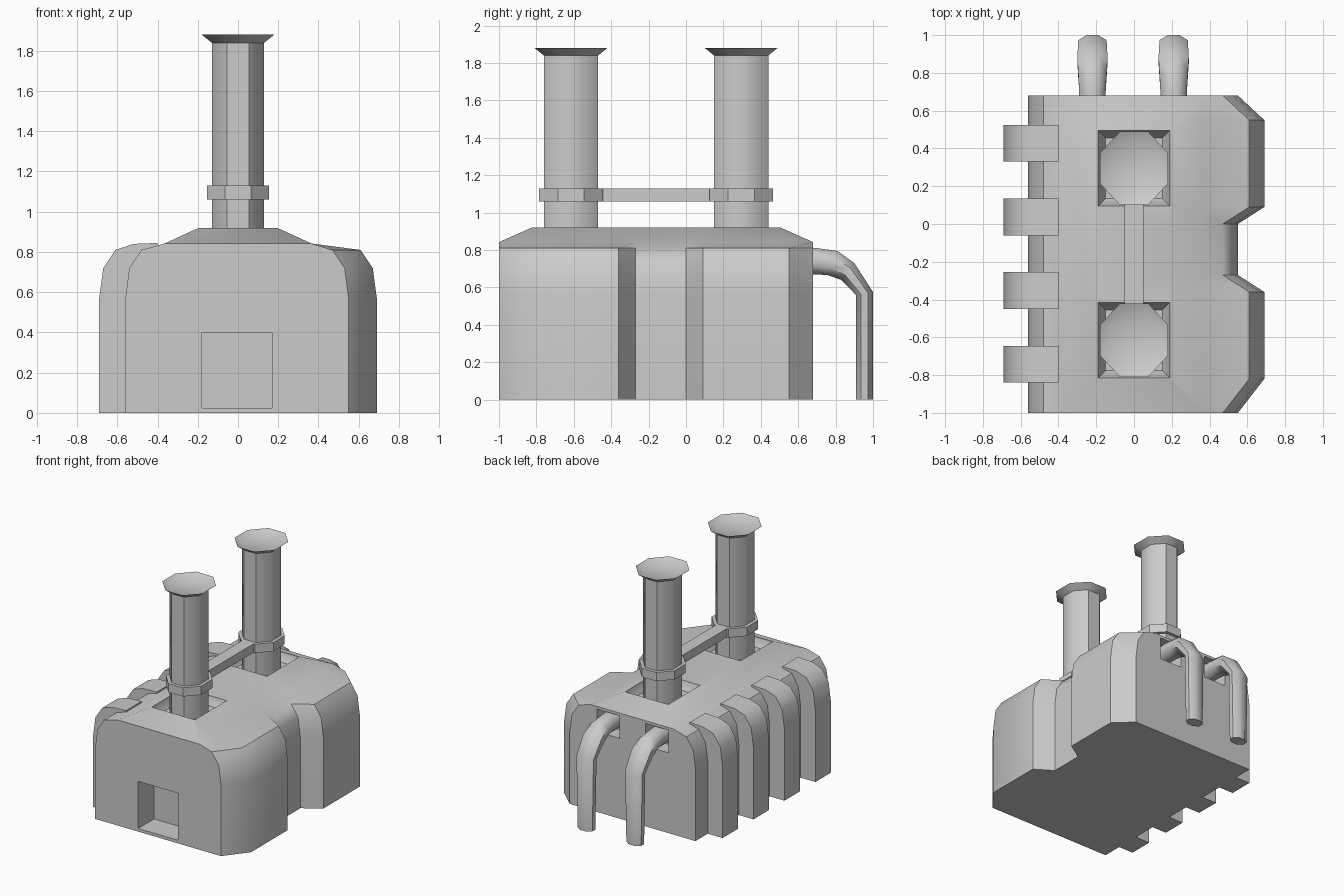
import bpy, bmesh, math

if "Cube" in bpy.data.objects:
    bpy.data.objects.remove(bpy.data.objects["Cube"])

STACK_Y = (-0.615, 0.295)
PIPE_X = (-0.22, 0.21)


def finish(name, bm, angle=40):
    bmesh.ops.remove_doubles(bm, verts=bm.verts, dist=1e-5)
    bmesh.ops.recalc_face_normals(bm, faces=bm.faces)
    me = bpy.data.meshes.new(name)
    bm.to_mesh(me)
    bm.free()
    ob = bpy.data.objects.new(name, me)
    bpy.context.collection.objects.link(ob)
    shade(ob, angle)
    return ob


def shade(ob, angle):
    bpy.ops.object.select_all(action='DESELECT')
    ob.select_set(True)
    bpy.context.view_layer.objects.active = ob
    bpy.ops.object.shade_smooth_by_angle(angle=math.radians(angle))


def loft(bm, rings):
    """Skin equal-sized rings of points and cap both ends."""
    vs = [[bm.verts.new(p) for p in r] for r in rings]
    n = len(vs[0])
    for a, b in zip(vs, vs[1:]):
        for i in range(n):
            bm.faces.new((a[i], a[(i + 1) % n], b[(i + 1) % n], b[i]))
    bm.faces.new(vs[0][::-1])
    bm.faces.new(vs[-1])


def rect(cx, cy, hx, hy, z):
    return [(cx + sx * hx, cy + sy * hy, z)
            for sx, sy in ((-1, -1), (1, -1), (1, 1), (-1, 1))]


def box(bm, x0, x1, y0, y1, z0, z1):
    c = ((x0 + x1) / 2, (y0 + y1) / 2, (x1 - x0) / 2, (y1 - y0) / 2)
    loft(bm, [rect(*c, z0), rect(*c, z1)])


def octagon(cy, hx, hy, z):
    k = 1 / math.cos(math.pi / 8)
    return [(hx * k * math.cos(a), cy + hy * k * math.sin(a), z)
            for a in (math.pi / 8 + i * math.pi / 4 for i in range(8))]


# Main body: plan outline stepped inward as it rises, then hipped roof
plan = [(-0.56, -1), (0.55, -1), (0.69, -0.82), (0.69, -0.36), (0.55, -0.27),
        (0.55, 0.0), (0.69, 0.09), (0.69, 0.55), (0.55, 0.68), (-0.56, 0.68)]
rings = [[(x - math.copysign(d, x), y, z) for x, y in plan]
         for z, d in ((0, 0), (0.57, 0), (0.72, 0.02), (0.81, 0.08))]
rings.append([(math.copysign(0.365, x), y, 0.842) for x, y in plan])
rings.append([(math.copysign(0.195, x), min(max(y, -0.825), 0.505), 0.92) for x, y in plan])
bm = bmesh.new()
loft(bm, rings)
body = finish("body", bm)

# Recesses: doorway, pipe sockets and the sunken chimney seats
cutters = []
bm = bmesh.new()
box(bm, -0.18, 0.17, -1.1, -0.8, 0.025, 0.40)
cutters.append(finish("door_cutter", bm))
for x in PIPE_X:
    bm = bmesh.new()
    box(bm, x - 0.1, x + 0.1, 0.56, 0.8, 0.64, 0.82)
    cutters.append(finish("socket_cutter", bm))
for y in STACK_Y:
    bm = bmesh.new()
    loft(bm, [rect(0, y, 0.15, 0.16, 0.86), rect(0, y, 0.19, 0.20, 0.919),
              rect(0, y, 0.19, 0.20, 0.95)])
    cutters.append(finish("seat_cutter", bm))
bpy.context.view_layer.objects.active = body
for c in cutters:
    m = body.modifiers.new("cut", 'BOOLEAN')
    m.operation, m.solver, m.object = 'DIFFERENCE', 'EXACT', c
    bpy.context.view_layer.objects.active = body
    bpy.ops.object.modifier_apply(modifier=m.name)
for c in cutters:
    bpy.data.objects.remove(c)
shade(body, 40)

# Buttress ribs along the left wall
profile = [(-0.40, 0), (-0.69, 0), (-0.69, 0.57), (-0.67, 0.72), (-0.61, 0.81),
           (-0.52, 0.84), (-0.40, 0.845)]
for i in range(4):
    y = -0.84 + i * 0.39
    bm = bmesh.new()
    loft(bm, [[(px, yy, pz) for px, pz in profile] for yy in (y, y + 0.195)])
    finish(f"rib_{i + 1}", bm)

# Chimneys with flared, dished tops and collars
for i, y in enumerate(STACK_Y):
    bm = bmesh.new()
    loft(bm, [octagon(y, 0.13, 0.145, 0.84), octagon(y, 0.13, 0.145, 1.84),
              octagon(y, 0.18, 0.195, 1.88), octagon(y, 0.125, 0.14, 1.85)])
    finish(f"chimney_{i + 1}", bm, 46)
    bm = bmesh.new()
    loft(bm, [octagon(y, 0.155, 0.17, 1.06), octagon(y, 0.155, 0.17, 1.13)])
    finish(f"collar_{i + 1}", bm)

# Strut joining the two collars
bm = bmesh.new()
box(bm, -0.05, 0.05, STACK_Y[0] + 0.15, STACK_Y[1] - 0.15, 1.06, 1.13)
finish("strut", bm)

# Bent rear pipes: outer edge, inner edge and half width at each station
path = [((0.57, 0.815), (0.57, 0.67), 0.07), ((0.70, 0.81), (0.70, 0.67), 0.07),
        ((0.81, 0.795), (0.76, 0.665), 0.075), ((0.90, 0.73), (0.83, 0.64), 0.08),
        ((1.0, 0.575), (0.908, 0.56), 0.075), ((1.0, 0), (0.908, 0), 0.065)]
k = 1 / math.cos(math.pi / 8)
for i, x in enumerate(PIPE_X):
    rings = []
    for o, n, w in path:
        ring = []
        for j in range(8):
            a = math.pi / 8 + j * math.pi / 4
            s, c = math.sin(a) * k, math.cos(a) * k
            ring.append((x + w * c, (o[0] + n[0]) / 2 + s * (o[0] - n[0]) / 2,
                         (o[1] + n[1]) / 2 + s * (o[1] - n[1]) / 2))
        rings.append(ring)
    bm = bmesh.new()
    loft(bm, rings)
    finish(f"pipe_{i + 1}", bm, 50)
